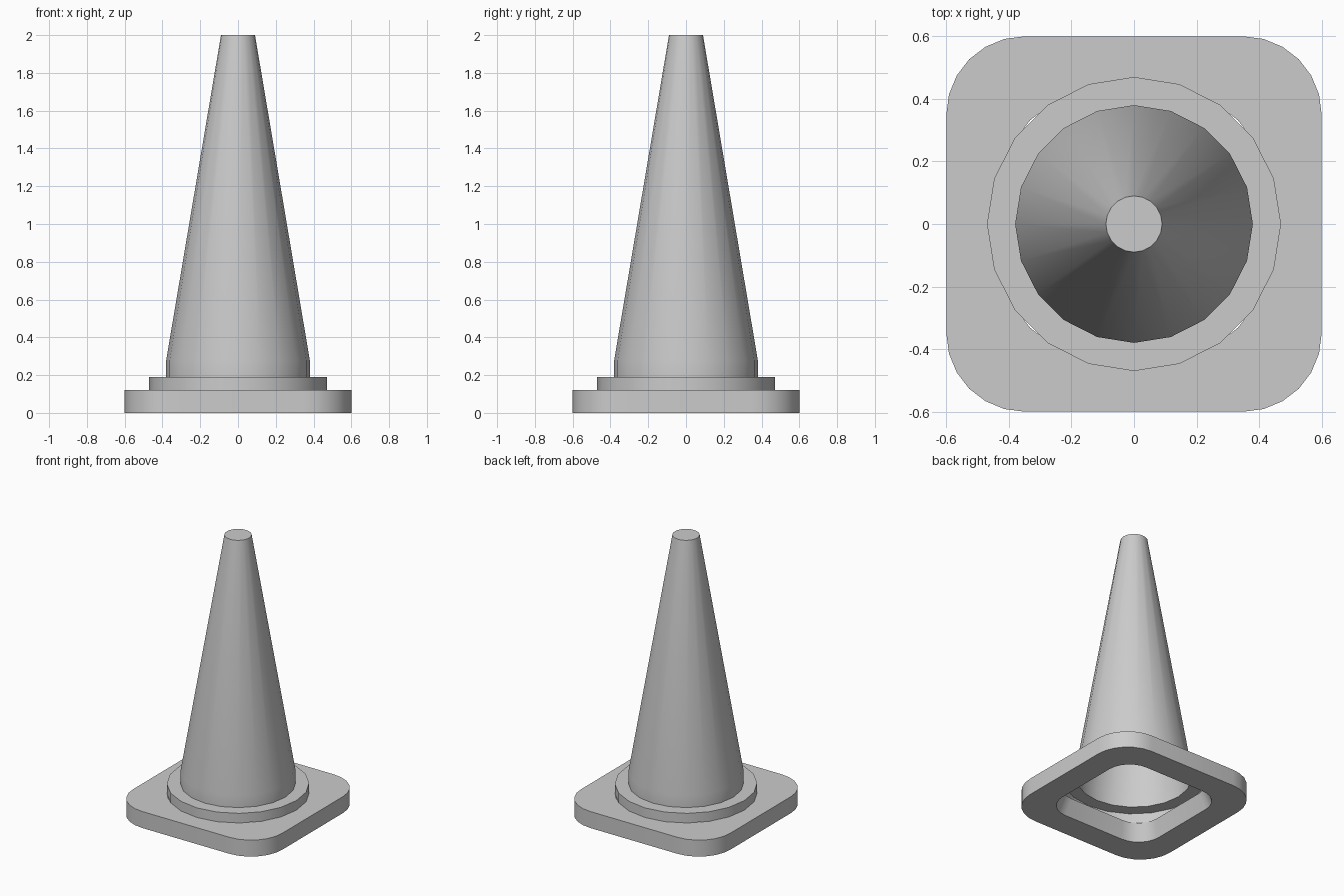
import bpy, bmesh
from math import sin, cos, pi, radians

if "Cube" in bpy.data.objects:
    bpy.data.objects.remove(bpy.data.objects["Cube"])


def circle(r, z, n=20):
    return [(r * cos(2 * pi * i / n), r * sin(2 * pi * i / n), z) for i in range(n)]


def rounded_square(scale, z, half=0.6, radius=0.25, seg=6):
    pts = []
    for q in range(4):
        a0 = q * pi / 2
        cx = (half - radius) * (1 if q in (0, 3) else -1)
        cy = (half - radius) * (1 if q in (0, 1) else -1)
        for i in range(seg + 1):
            a = a0 + i * pi / 2 / seg
            pts.append(((cx + radius * cos(a)) * scale, (cy + radius * sin(a)) * scale, z))
    return pts


def loft(name, loops, closed=False, cap=False):
    bm = bmesh.new()
    rings = [[bm.verts.new(p) for p in loop] for loop in loops]
    pairs = list(zip(rings, rings[1:]))
    if closed:
        pairs.append((rings[-1], rings[0]))
    n = len(rings[0])
    for a, b in pairs:
        for i in range(n):
            j = (i + 1) % n
            bm.faces.new((a[i], a[j], b[j], b[i]))
    if cap:
        bm.faces.new(rings[-1])
    mesh = bpy.data.meshes.new(name)
    bm.to_mesh(mesh)
    bm.free()
    obj = bpy.data.objects.new(name, mesh)
    bpy.context.collection.objects.link(obj)
    bpy.ops.object.select_all(action='DESELECT')
    obj.select_set(True)
    bpy.context.view_layer.objects.active = obj
    bpy.ops.object.shade_smooth_by_angle(angle=radians(30))
    return obj


# Rounded square foot with a tapered opening underneath
loft("base_plate", [rounded_square(1, 0), rounded_square(1, 0.12),
                    rounded_square(0.63, 0.12), rounded_square(0.69, 0)], closed=True)

# Hollow collar and cone, open below and capped on top
profile = [(0.47, 0.12), (0.47, 0.19), (0.38, 0.19), (0.38, 0.28), (0.09, 2.0)]
loft("cone_body", [circle(r, z) for r, z in profile], cap=True)
